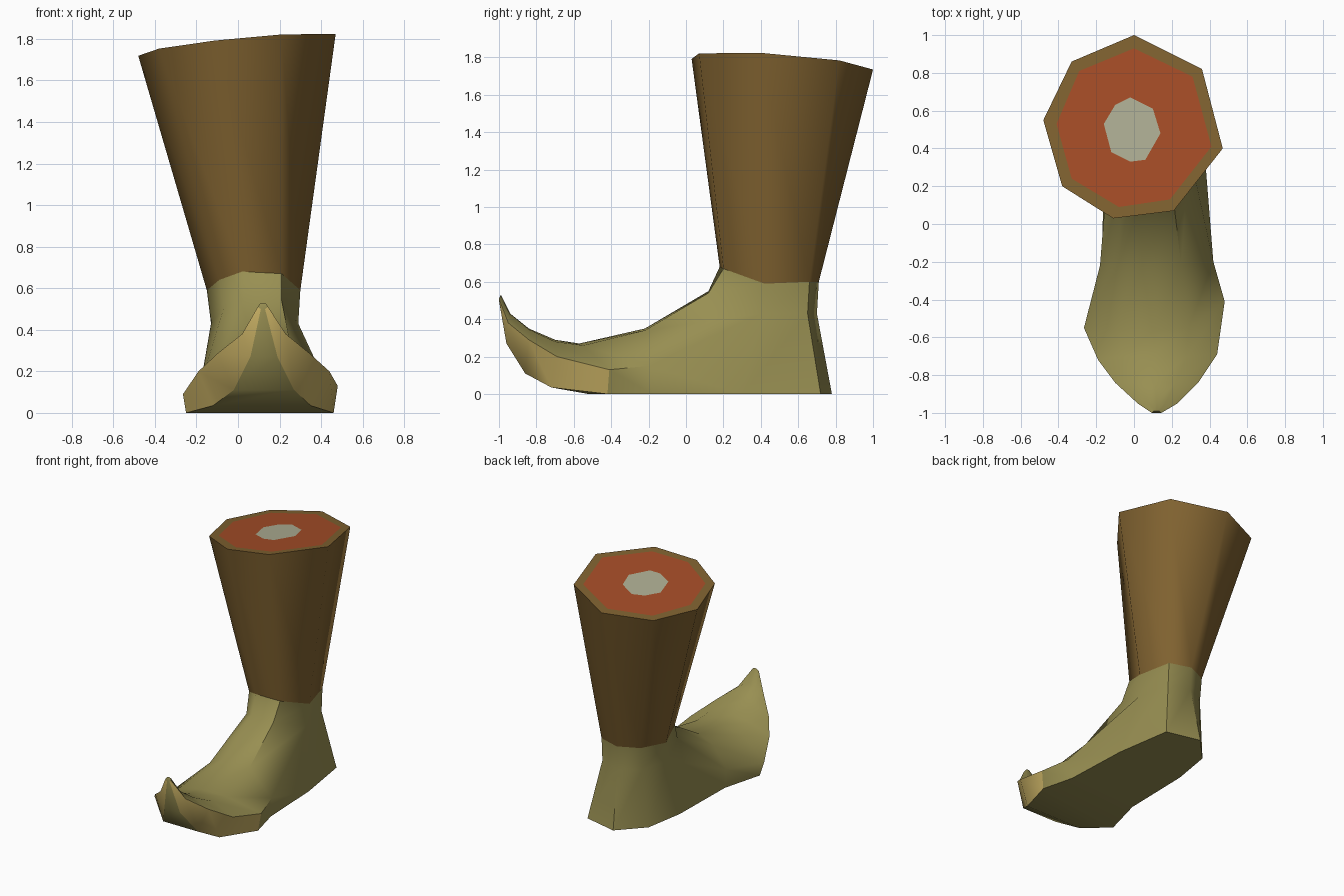
import bpy, bmesh, math

cube = bpy.data.objects.get("Cube")
if cube:
    bpy.data.objects.remove(cube, do_unlink=True)


def material(name, rgb):
    """Flat material from an sRGB 0-255 colour."""
    lin = []
    for v in rgb:
        v /= 255
        lin.append(v / 12.92 if v <= 0.04045 else ((v + 0.055) / 1.055) ** 2.4)
    col = (*lin, 1)
    m = bpy.data.materials.new(name)
    m.use_nodes = True
    m.diffuse_color = col
    bsdf = m.node_tree.nodes["Principled BSDF"]
    bsdf.inputs["Base Color"].default_value = col
    bsdf.inputs["Roughness"].default_value = 0.9
    return m


BROWN = material("brown_skin", (128, 98, 48))
OLIVE = material("olive_shoe", (152, 143, 82))
TAN = material("tan_toe_band", (200, 176, 100))
RED = material("red_flesh", (166, 77, 39))
BONE = material("pale_bone", (175, 175, 148))


def bridge(bm, a, b, mats=None):
    """Join two closed rings with quads; mats picks a material per column."""
    n = len(a)
    for i in range(n):
        j = (i + 1) % n
        f = bm.faces.new((a[i], a[j], b[j], b[i]))
        f.material_index = mats.get(i, 0) if mats else 0


def ring(bm, pts):
    return [bm.verts.new(p) for p in pts]


def finish(bm, name, mats, angle):
    bmesh.ops.recalc_face_normals(bm, faces=bm.faces[:])
    me = bpy.data.meshes.new(name)
    bm.to_mesh(me)
    bm.free()
    for m in mats:
        me.materials.append(m)
    ob = bpy.data.objects.new(name, me)
    bpy.context.collection.objects.link(ob)
    bpy.ops.object.select_all(action='DESELECT')
    ob.select_set(True)
    bpy.context.view_layer.objects.active = ob
    bpy.ops.object.shade_smooth_by_angle(angle=math.radians(angle))
    return ob


# Rings run: back, back left, left, front left, front right, ... back right
ANKLE = [(.08, .71, .60), (.24, .66, .60), (.30, .42, .59), (.21, .20, .67),
         (.02, .18, .68), (-.09, .26, .64), (-.15, .45, .59), (-.07, .64, .60)]
OUTER = [(0, 1), (.36, .82), (.47, .40), (.21, .07),
         (-.11, .03), (-.38, .20), (-.48, .55), (-.33, .86)]
FLESH = [(0, .93), (.31, .78), (.41, .41), (.19, .13),
         (-.08, .09), (-.33, .24), (-.41, .53), (-.29, .81)]
MARROW = [(-.02, .67), (.10, .61), (.14, .48), (.06, .34),
          (-.02, .33), (-.12, .38), (-.16, .53), (-.10, .63)]


def tilted(pts):
    """Lift a flat outline onto the sloping cut plane."""
    return [(x, y, 1.805 + .1 * x - .07 * y) for x, y in pts]


# Leg: flared shaft with rim, flesh and bone on the cut
bm = bmesh.new()
rows = [ring(bm, p) for p in (ANKLE, tilted(OUTER), tilted(FLESH), tilted(MARROW))]
bm.faces.new(rows[0])
for k, mat in enumerate((0, 0, 1)):
    bridge(bm, rows[k], rows[k + 1], {i: mat for i in range(8)})
bm.faces.new(rows[3]).material_index = 2
finish(bm, "leg", [BROWN, RED, BONE], 55)

# Foot: ankle cuff and heel
bm = bmesh.new()
cuff = ring(bm, ANKLE)
low = ring(bm, [(.08, .70, .43), (.24, .65, .43), (.29, .40, .43), (.21, .12, .54),
                (.03, .12, .55), (-.07, .20, .50), (-.13, .40, .43), (-.07, .62, .43)])
bm.faces.new(cuff)
bridge(bm, cuff, low)
h0, h1, h2, h6, h7 = ring(bm, [(.06, .78, 0), (.315, .72, 0), (.38, .30, 0),
                               (-.16, .30, 0), (-.11, .60, 0)])
heel = [h6, h7, h0, h1, h2]
upper = [low[6], low[7], low[0], low[1], low[2]]
for i in range(4):
    bm.faces.new((upper[i], upper[i + 1], heel[i + 1], heel[i]))
bm.faces.new(heel)

# Foot: arches from the instep out to the curled toe
# order: left sole, left side, left top, right top, right shoulder, right side, right sole
ARCHES = [
    [(.40, -.18, 0), (.42, -.20, .15), (.25, -.22, .34), (.04, -.22, .35),
     (-.08, -.22, .29), (-.18, -.22, .14), (-.17, -.22, 0)],
    [(.46, -.42, 0), (.48, -.41, .13), (.29, -.55, .26), (.10, -.57, .27),
     (-.08, -.56, .24), (-.265, -.55, .09), (-.25, -.52, 0)],
    [(.35, -.72, .035), (.44, -.69, .20), (.28, -.70, .28), (.10, -.70, .29),
     (-.06, -.70, .27), (-.19, -.72, .20), (-.12, -.72, .035)],
    [(.27, -.86, .11), (.34, -.84, .29), (.22, -.84, .345), (.11, -.84, .35),
     (.01, -.84, .335), (-.10, -.84, .285), (-.02, -.86, .11)],
    [(.19, -.96, .27), (.23, -.95, .38), (.17, -.94, .42), (.12, -.94, .43),
     (.07, -.94, .42), (.02, -.95, .38), (.06, -.96, .27)],
    [(.13, -1, .50), (.145, -1, .51), (.135, -.99, .525), (.12, -.99, .53),
     (.105, -.99, .525), (.095, -1, .51), (.11, -1, .50)],
]
prev = [h2, low[2], low[3], low[4], low[5], low[6], h6]
for k, pts in enumerate(ARCHES):
    cur = ring(bm, pts)
    # tan band along both sides of the toe
    bridge(bm, prev, cur, {0: 1, 5: 1} if k >= 2 else None)
    prev = cur
bm.faces.new(prev)
finish(bm, "foot", [OLIVE, TAN], 50)
